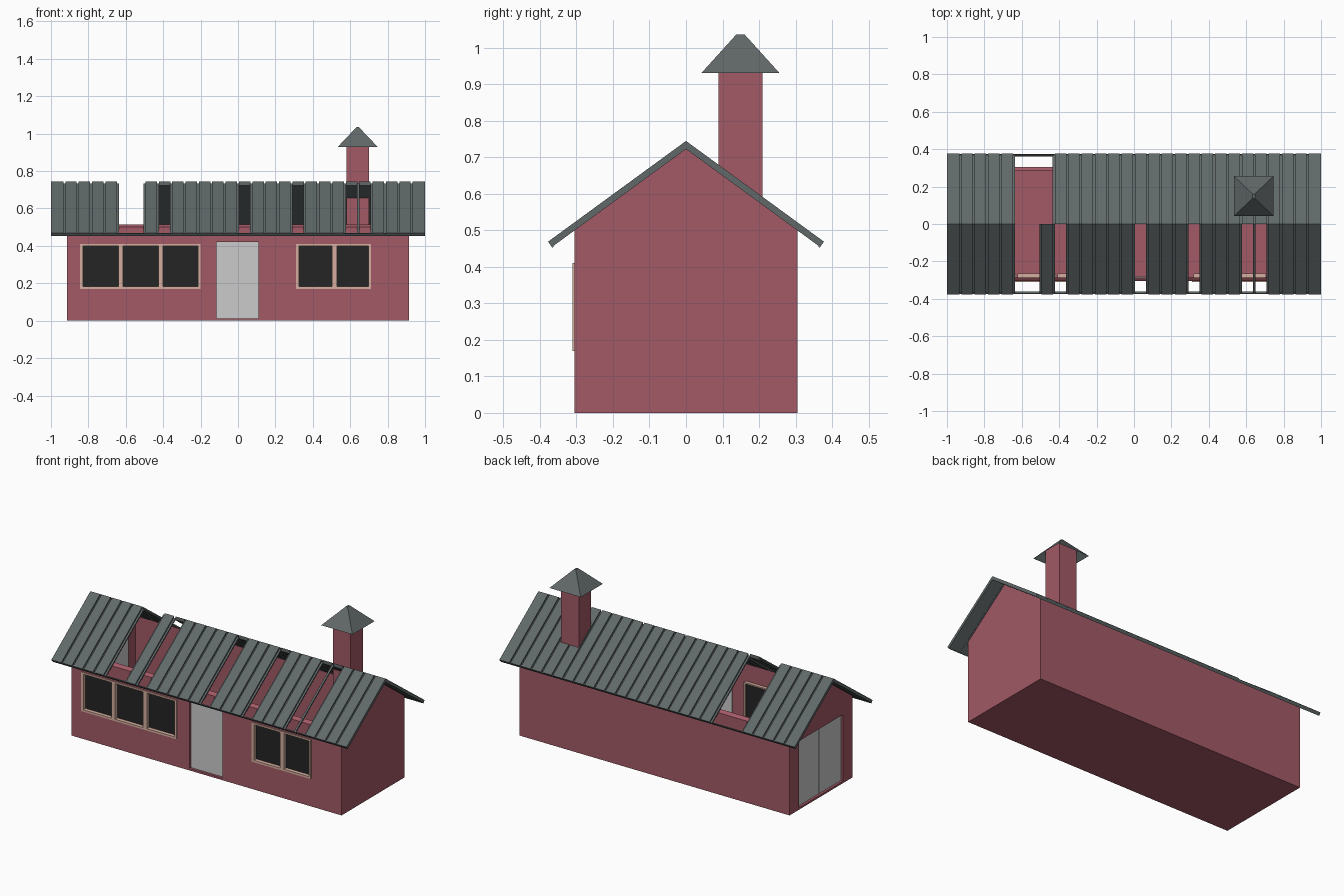
import bpy, bmesh

if "Cube" in bpy.data.objects:
    bpy.data.objects.remove(bpy.data.objects["Cube"])


def material(name, rgb):
    m = bpy.data.materials.new(name)
    m.diffuse_color = (*rgb, 1)
    m.use_nodes = True
    m.node_tree.nodes["Principled BSDF"].inputs["Base Color"].default_value = m.diffuse_color
    return m


RED = material("red_wall", (0.36, 0.10, 0.13))
SLATE = material("roof_grey", (0.12, 0.14, 0.14))
GLASS = material("dark_glass", (0.018, 0.018, 0.018))
TRIM = material("pale_trim", (0.67, 0.43, 0.35))


def prism(bm, profile, x0, x1):
    """Extrude a (y, z) profile from x0 to x1."""
    a = [bm.verts.new((x0, y, z)) for y, z in profile]
    b = [bm.verts.new((x1, y, z)) for y, z in profile]
    n = len(profile)
    bm.faces.new(a)
    bm.faces.new(b[::-1])
    for i in range(n):
        j = (i + 1) % n
        bm.faces.new((a[j], a[i], b[i], b[j]))


def box(bm, x0, x1, y0, y1, z0, z1):
    prism(bm, [(y0, z0), (y1, z0), (y1, z1), (y0, z1)], x0, x1)


def finish(bm, name, mat=None, fix=True):
    if fix:
        bmesh.ops.recalc_face_normals(bm, faces=bm.faces)
    me = bpy.data.meshes.new(name)
    bm.to_mesh(me)
    bm.free()
    ob = bpy.data.objects.new(name, me)
    bpy.context.collection.objects.link(ob)
    if mat:
        me.materials.append(mat)
    return ob


def boxes(name, mat, *dims):
    bm = bmesh.new()
    for d in dims:
        box(bm, *d)
    return finish(bm, name, mat)


def cut(target, dims):
    cutter = boxes("cutter", None, dims)
    cutter.hide_render = True
    mod = target.modifiers.new("cut", 'BOOLEAN')
    mod.operation = 'DIFFERENCE'
    mod.solver = 'EXACT'
    mod.object = cutter
    bpy.context.view_layer.objects.active = target
    bpy.ops.object.modifier_apply(modifier=mod.name)
    bpy.data.objects.remove(cutter)


# Hollow house shell with gable ends and a thin floor
W, D, T = 0.915, 0.305, 0.02
bm = bmesh.new()
prism(bm, [(-D, 0), (D, 0), (D, 0.5), (0, 0.722), (-D, 0.5)], -W, W)
house = finish(bm, "house_walls", RED)
cut(house, (-W + T, W - T, -D + T, D - T, 0.01, 1.2))

# Windows: frame extents and visible panes
Z0, Z1, R = 0.182, 0.40, 0.008
windows = {
    "left_window": (-0.845, -0.20, [(-0.83, -0.64), (-0.615, -0.425), (-0.40, -0.213)]),
    "right_window": (0.31, 0.71, [(0.325, 0.502), (0.528, 0.698)]),
}
for name, (f0, f1, panes) in windows.items():
    glass, rims = [], []
    for a, b in panes:
        cut(house, (a - R, b + R, -0.35, -0.25, Z0 - R, Z1 + R))
        glass.append((a, b, -0.288, -0.276, Z0, Z1))
        y0, y1 = -0.309, -0.265
        rims += [(a - R, a, y0, y1, Z0 - R, Z1 + R), (b, b + R, y0, y1, Z0 - R, Z1 + R),
                 (a, b, y0, y1, Z0 - R, Z0), (a, b, y0, y1, Z1, Z1 + R)]
    # outer surround and mullions
    edges = [f0] + [e for p in panes for e in p] + [f1]
    y0, y1 = -0.311, -0.302
    surround = [(edges[i], edges[i + 1], y0, y1, 0.17, 0.41) for i in range(0, len(edges), 2)]
    for a, b in panes:
        surround += [(a, b, y0, y1, 0.17, Z0), (a, b, y0, y1, Z1, 0.41)]
    boxes(name + "_glass", GLASS, *glass)
    boxes(name + "_rims", TRIM, *rims)
    boxes(name + "_surround", TRIM, *surround)

# Recessed front door and double side doors
cut(house, (-0.115, 0.11, -0.35, -0.25, 0.012, 0.42))
boxes("front_door", None, (-0.115, 0.11, -0.29, -0.28, 0.002, 0.42))
cut(house, (-0.96, -0.86, -0.213, 0.213, 0.012, 0.42))
boxes("side_doors", None, (-0.90, -0.89, 0.003, 0.213, 0.002, 0.42),
      (-0.90, -0.89, -0.213, -0.003, 0.002, 0.42))

# Roof: 28 planks per slope with lower joint strips and an eave batten
RIDGE, EAVE, SLOPE = 0.722, 0.367, 0.73
K = (1 + SLOPE * SLOPE) ** 0.5


def slope_profile(side, n0, n1, start=0.0):
    def pt(y, n):
        z = RIDGE - SLOPE * y
        if y == 0:                       # mitred at the ridge
            return (0, z + n * K)
        return (side * (y + n * SLOPE / K), z + n / K)
    return [pt(start, n0), pt(EAVE, n0), pt(EAVE, n1), pt(start, n1)]


P = 2 / 28
missing_planks = {-1: {5, 6, 8, 14, 18, 22, 23}, 1: {5, 6, 7}}
missing_strips = {-1: {6}, 1: {6, 7}}
for side, label in ((-1, "front"), (1, "back")):
    planks, strips = bmesh.new(), bmesh.new()
    for i in range(28):
        x = -1 + i * P
        if i not in missing_planks[side]:
            prism(planks, slope_profile(side, 0, 0.018),
                  x + (0.005 if i else 0), x + P - (0.005 if i < 27 else 0))
        if i and i not in missing_strips[side]:
            prism(strips, slope_profile(side, 0.001, 0.009), x - 0.006, x + 0.006)
    finish(planks, label + "_roof_planks", SLATE)
    finish(strips, label + "_roof_strips", SLATE)
    batten = bmesh.new()
    prism(batten, slope_profile(side, -0.002, 0.014, EAVE - 0.004), -1, 1)
    finish(batten, label + "_eave_batten", SLATE)

# Chimney stack
CX, CY = 0.64, 0.149
boxes("chimney_stack", RED, (CX - 0.06, CX + 0.06, CY - 0.06, CY + 0.06, 0.005, 0.972))

# Open-bottomed chimney cap
bm = bmesh.new()
rings = []
for hx, hy, z in ((0.106, 0.107, 0.93), (0.006, 0.012, 1.035)):
    rings.append([bm.verts.new((CX + sx * hx, CY + sy * hy, z))
                  for sx, sy in ((-1, -1), (1, -1), (1, 1), (-1, 1))])
lo, hi = rings
for i in range(4):
    j = (i + 1) % 4
    bm.faces.new((lo[i], lo[j], hi[j], hi[i]))
bm.faces.new(hi)
finish(bm, "chimney_cap", SLATE, fix=False)
